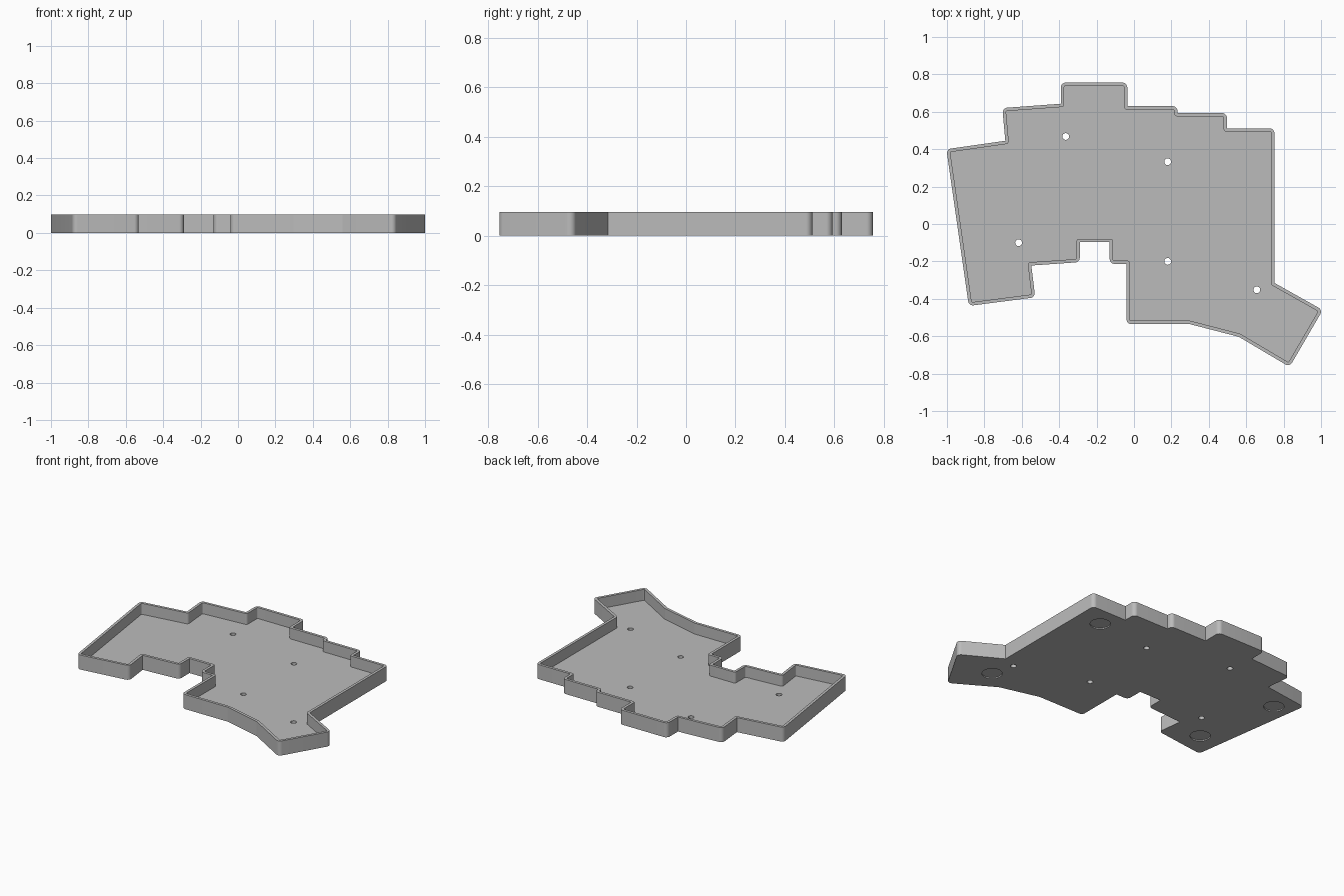
import bpy, bmesh, math
from mathutils import Vector

if "Cube" in bpy.data.objects:
    bpy.data.objects.remove(bpy.data.objects["Cube"])

HEIGHT, FLOOR, WALL = 0.097, 0.024, 0.018

# Sharp outer outline of the tray, seen from the top (clockwise)
OUTLINE = [(-0.704, 0.62), (-0.391, 0.643), (-0.391, 0.756), (-0.036, 0.756),
           (-0.036, 0.63), (0.229, 0.63), (0.234, 0.593), (0.497, 0.593),
           (0.497, 0.511), (0.751, 0.511), (0.751, -0.315), (1.009, -0.46),
           (0.832, -0.764), (0.56, -0.603), (0.297, -0.535), (-0.04, -0.535),
           (-0.04, -0.213), (-0.13, -0.213), (-0.13, -0.097), (-0.29, -0.097),
           (-0.29, -0.204), (-0.549, -0.222), (-0.528, -0.392), (-0.883, -0.438),
           (-1.003, 0.4), (-0.688, 0.445)]
HOLES = [(-0.365, 0.468), (0.18, 0.333), (-0.617, -0.1), (0.18, -0.2), (0.657, -0.352)]
FEET = [(0.583, 0.377), (0.698, -0.504), (-0.865, 0.286), (-0.752, -0.273)]


def neighbours(pts):
    """Each corner with its incoming and outgoing edge directions."""
    for i, p in enumerate(pts):
        yield p, (p - pts[i - 1]).normalized(), (pts[(i + 1) % len(pts)] - p).normalized()


def inset(pts, d):
    """Mitred inward offset of a counter-clockwise loop."""
    out = []
    for p, a, b in neighbours(pts):
        na, nb = Vector((-a.y, a.x)), Vector((-b.y, b.x))
        out.append(p + (na + nb) * d / (1 + na.dot(nb)))
    return out


def rounded(pts, convex, concave, steps=12):
    """Fillet corners, with separate radii for convex and concave ones."""
    out = []
    for p, a, b in neighbours(pts):
        turn = math.atan2(a.x * b.y - a.y * b.x, a.dot(b))
        r = convex if turn > 0 else concave
        if r == 0 or abs(turn) < math.radians(25):
            out.append(p)
            continue
        start = p - a * r * math.tan(abs(turn) / 2)
        side = Vector((-a.y, a.x)) * math.copysign(r, turn)
        centre = start + side
        for k in range(steps + 1):
            t = turn * k / steps
            c, s = math.cos(t), math.sin(t)
            v = -side
            out.append(centre + Vector((v.x * c - v.y * s, v.x * s + v.y * c)))
    return out


def prism(name, pts, z0, z1):
    bm = bmesh.new()
    face = bm.faces.new([bm.verts.new((p[0], p[1], z0)) for p in pts])
    ext = bmesh.ops.extrude_face_region(bm, geom=[face])
    top = [g for g in ext["geom"] if isinstance(g, bmesh.types.BMVert)]
    bmesh.ops.translate(bm, verts=top, vec=(0, 0, z1 - z0))
    bmesh.ops.recalc_face_normals(bm, faces=bm.faces)
    me = bpy.data.meshes.new(name)
    bm.to_mesh(me)
    bm.free()
    ob = bpy.data.objects.new(name, me)
    bpy.context.collection.objects.link(ob)
    return ob


def circle(c, r, n=48):
    return [(c[0] + r * math.cos(math.tau * k / n), c[1] + r * math.sin(math.tau * k / n))
            for k in range(n)]


def cut(target, cutter):
    bpy.context.view_layer.objects.active = target
    mod = target.modifiers.new("cut", 'BOOLEAN')
    mod.operation, mod.solver, mod.object = 'DIFFERENCE', 'EXACT', cutter
    bpy.ops.object.modifier_apply(modifier=mod.name)
    bpy.data.objects.remove(cutter)


# Tray body, hollowed from above to leave a thin wall and floor
loop = [Vector(p) for p in reversed(OUTLINE)]
tray = prism("case_tray", rounded(loop, 0.026, 0), 0, HEIGHT)
cut(tray, prism("pocket_cutter", rounded(inset(loop, WALL), 0.006, 0.016), FLOOR, HEIGHT + 0.1))

# Screw holes through the floor
for h in HOLES:
    cut(tray, prism("hole_cutter", circle(h, 0.018), -0.1, FLOOR + 0.02))

# Shallow round recesses under the tray for stick-on feet
for f in FEET:
    cut(tray, prism("foot_cutter", circle(f, 0.062), -0.1, 0.008))

# Plain grey
grey = bpy.data.materials.new("grey")
grey.diffuse_color = (0.5, 0.5, 0.5, 1)
grey.use_nodes = True
grey.node_tree.nodes["Principled BSDF"].inputs["Base Color"].default_value = grey.diffuse_color
tray.data.materials.clear()
tray.data.materials.append(grey)
for poly in tray.data.polygons:
    poly.material_index = 0

bpy.ops.object.select_all(action='DESELECT')
tray.select_set(True)
bpy.context.view_layer.objects.active = tray
bpy.ops.object.shade_smooth_by_angle(angle=math.radians(10))
